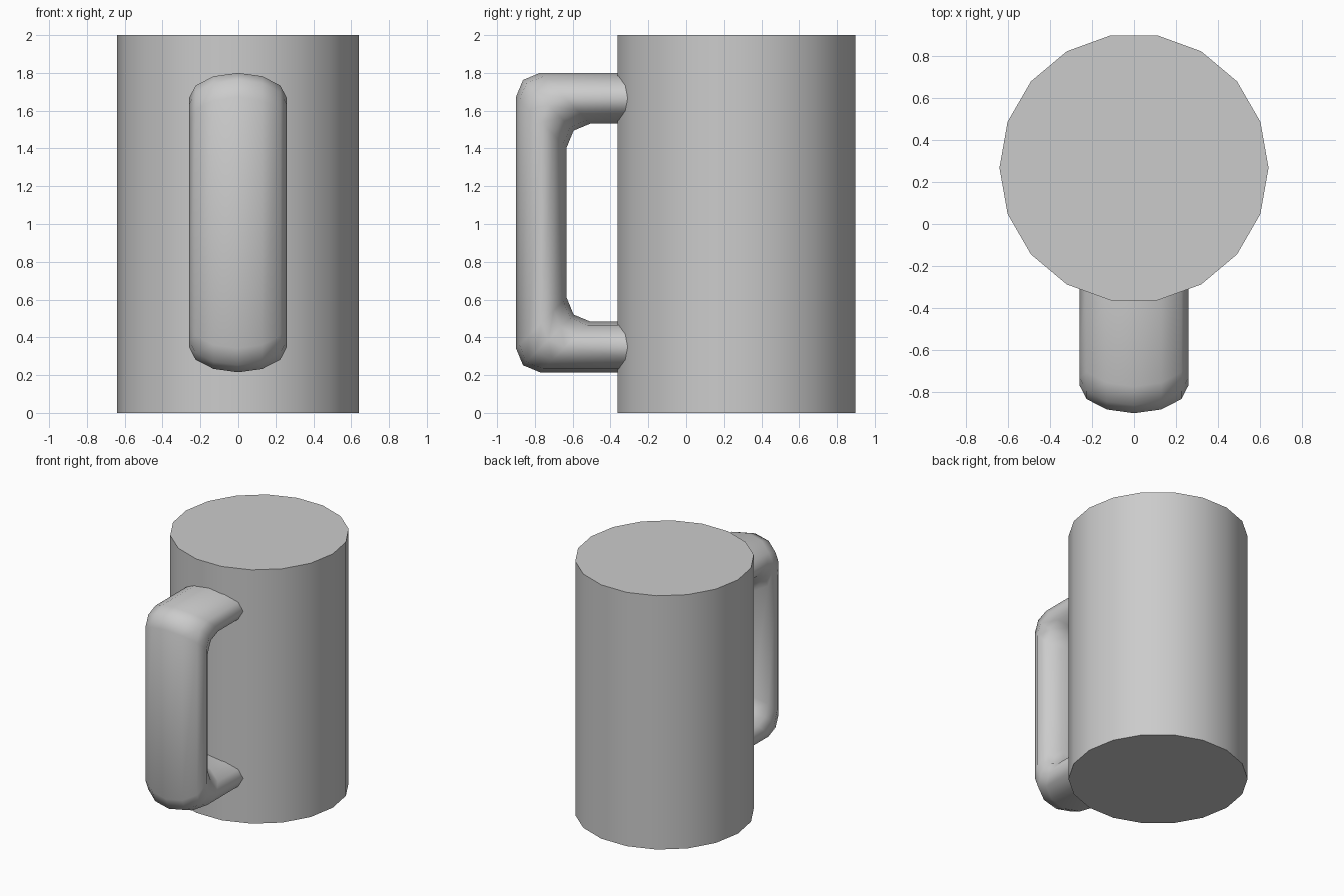
import bpy, bmesh
from math import cos, sin, tau, radians

if "Cube" in bpy.data.objects:
    bpy.data.objects.remove(bpy.data.objects["Cube"])


def finish(bm, name, angle):
    bmesh.ops.recalc_face_normals(bm, faces=bm.faces[:])
    mesh = bpy.data.meshes.new(name)
    bm.to_mesh(mesh)
    bm.free()
    obj = bpy.data.objects.new(name, mesh)
    bpy.context.collection.objects.link(obj)
    bpy.ops.object.select_all(action='DESELECT')
    obj.select_set(True)
    bpy.context.view_layer.objects.active = obj
    bpy.ops.object.shade_smooth_by_angle(angle=radians(angle))
    return obj


# Mug body: solid 18-sided cylinder
R, CY, H, SIDES = 0.64, 0.267, 2.0, 18
bm = bmesh.new()
base = bm.faces.new([bm.verts.new((R * cos(tau * i / SIDES), CY + R * sin(tau * i / SIDES), 0))
                     for i in range(SIDES)])
top = bmesh.ops.extrude_face_region(bm, geom=[base], use_keep_orig=True)
bmesh.ops.translate(bm, vec=(0, 0, H),
                    verts=[g for g in top['geom'] if isinstance(g, bmesh.types.BMVert)])
finish(bm, "mug_body", 30)

# Handle: 12-sided oval swept along a C path with bevelled mitre corners
HALF_W, HALF_T, SEG = 0.26, 0.134, 12
Y_OUT, Z_TOP, Z_LOW, Y_END, BEVEL = -0.766, 1.666, 0.349, -0.25, 0.127


def corner(z, sign):
    # rings are (centre y, centre z, thickness direction y, z)
    d = BEVEL * (1 - 0.7071)
    return [(Y_END, z, 0, sign),
            (Y_OUT + BEVEL, z, -1, sign),
            (Y_OUT + d, z - sign * d, -1, sign),
            (Y_OUT, z - sign * BEVEL, -1, sign)]


path = corner(Z_TOP, 1) + corner(Z_LOW, -1)[::-1]
bm = bmesh.new()
rings = []
for y, z, dy, dz in path:
    ring = []
    for i in range(SEG):
        a = tau * i / SEG
        t = HALF_T * sin(a)
        ring.append(bm.verts.new((HALF_W * cos(a), y + dy * t, z + dz * t)))
    rings.append(ring)
for a, b in zip(rings, rings[1:]):
    for i in range(SEG):
        j = (i + 1) % SEG
        bm.faces.new((a[i], a[j], b[j], b[i]))
bm.faces.new(rings[0])
bm.faces.new(rings[-1])
finish(bm, "handle", 60)
